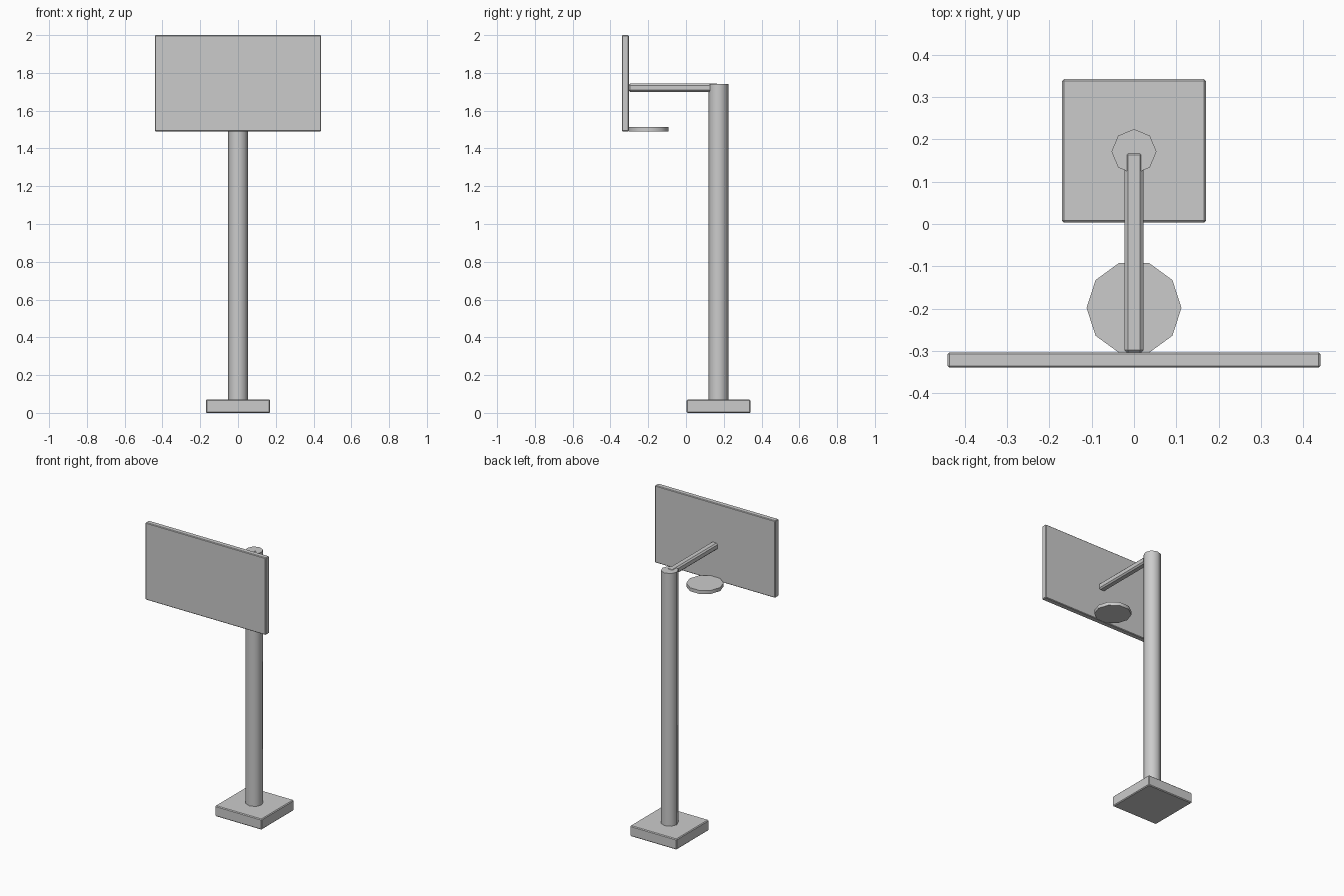
import bpy, math

if "Cube" in bpy.data.objects:
    bpy.data.objects.remove(bpy.data.objects["Cube"])


def box(name, lo, hi, bevel):
    centre = [(a + b) / 2 for a, b in zip(lo, hi)]
    bpy.ops.mesh.primitive_cube_add(size=1, location=centre)
    ob = bpy.context.object
    ob.name = name
    ob.scale = [b - a for a, b in zip(lo, hi)]
    bpy.ops.object.transform_apply(location=False, rotation=False, scale=True)
    mod = ob.modifiers.new("edge_chamfer", 'BEVEL')
    mod.width = bevel
    mod.segments = 1
    return ob


def cylinder(name, sides, radius, x, y, z0, z1, turn=0.0):
    bpy.ops.mesh.primitive_cylinder_add(vertices=sides, radius=radius, depth=z1 - z0,
                                        location=(x, y, (z0 + z1) / 2), rotation=(0, 0, turn))
    ob = bpy.context.object
    ob.name = name
    bpy.ops.object.shade_smooth_by_angle(angle=math.radians(50))
    return ob


# Square foot and upright pole
box("base", (-0.17, 0.003, 0.0), (0.17, 0.342, 0.07), 0.005)
cylinder("pole", 8, 0.053, 0, 0.171, 0.03, 1.74)

# Horizontal arm from the pole to the board
box("support_arm", (-0.023, -0.306, 1.70), (0.023, 0.172, 1.743), 0.009)

# Backboard
box("backboard", (-0.44, -0.339, 1.49), (0.44, -0.303, 2.0), 0.004)

# Ten-sided solid rim under the arm, one corner on the x axis
cylinder("rim", 10, 0.112, 0, -0.198, 1.49, 1.513, math.radians(90))
